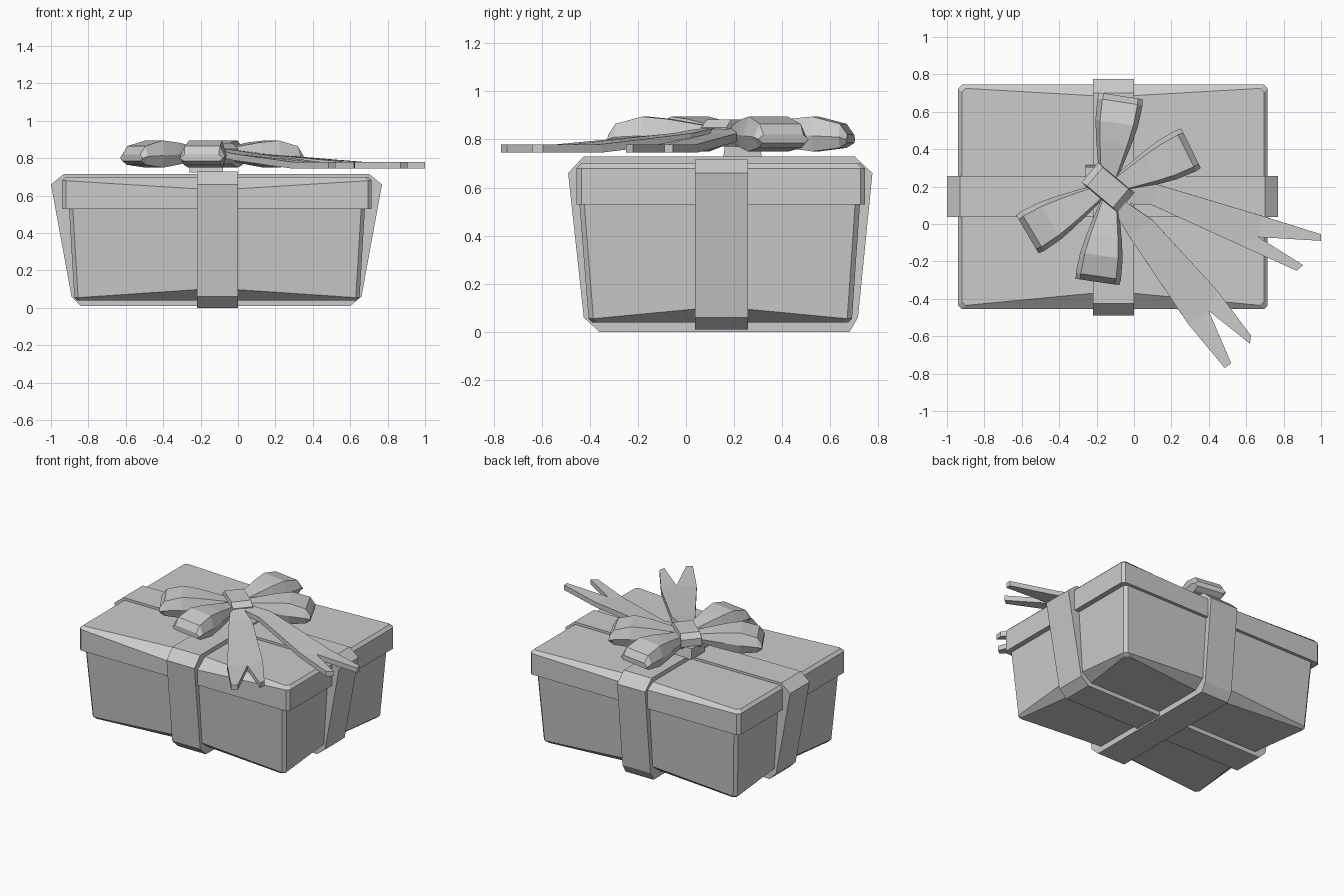
import bpy, bmesh, math
from mathutils import Vector

if "Cube" in bpy.data.objects:
    bpy.data.objects.remove(bpy.data.objects["Cube"])


def make(name, rings_or_verts, faces=None):
    """Loft closed rings with end caps, or build plain verts + faces."""
    bm = bmesh.new()
    if faces:
        vs = [bm.verts.new(p) for p in rings_or_verts]
        for f in faces:
            bm.faces.new([vs[i] for i in f])
    else:
        rows = [[bm.verts.new(p) for p in r] for r in rings_or_verts]
        n = len(rows[0])
        for a, b in zip(rows, rows[1:]):
            for i in range(n):
                j = (i + 1) % n
                bm.faces.new((a[i], a[j], b[j], b[i]))
        bm.faces.new(rows[0][::-1])
        bm.faces.new(rows[-1])
    bmesh.ops.recalc_face_normals(bm, faces=bm.faces)
    me = bpy.data.meshes.new(name)
    bm.to_mesh(me)
    bm.free()
    ob = bpy.data.objects.new(name, me)
    bpy.context.collection.objects.link(ob)
    return ob


def ring(x0, x1, y0, y1, z, c=0.02, front=(0, 0), right=(0, 0), back=(0, 0), left=(0, 0)):
    """Chamfered rectangle; each side's middle vertex can move (inward, up)."""
    mx, my = (x0 + x1) / 2, (y0 + y1) / 2
    return [(x0 + c, y0, z), (mx, y0 + front[0], z + front[1]), (x1 - c, y0, z),
            (x1, y0 + c, z), (x1 - right[0], my, z + right[1]), (x1, y1 - c, z),
            (x1 - c, y1, z), (mx, y1 - back[0], z + back[1]), (x0 + c, y1, z),
            (x0, y1 - c, z), (x0 + left[0], my, z + left[1]), (x0, y0 + c, z)]


# Tapered box body with a softened bottom edge
up, inn = (0, 0.05), (0.07, 0)
make("box_body", [
    ring(-0.86, 0.63, -0.39, 0.675, 0.04, front=inn, right=inn, back=inn, left=inn),
    ring(-0.875, 0.65, -0.405, 0.69, 0.055, front=up, right=up, back=up, left=up),
    ring(-0.905, 0.68, -0.445, 0.725, 0.56)])

# Lid with worn front and back edges
make("lid", [
    ring(-0.94, 0.715, -0.455, 0.745, 0.53),
    ring(-0.94, 0.715, -0.455, 0.745, 0.68, front=(0, -0.05), back=(0, -0.02)),
    ring(-0.92, 0.695, -0.435, 0.725, 0.70, front=(0.075, 0), back=(0.045, 0))])

# Wrapping ribbons: one profile each, extruded across the ribbon width
ribbon_x = [(-0.84, 0.01), (0.60, 0.01), (0.66, 0.06), (0.77, 0.66),
            (0.70, 0.717), (-0.93, 0.717), (-1.0, 0.66), (-0.89, 0.06)]
ribbon_y = [(-0.36, 0.0), (0.68, 0.0), (0.715, 0.06), (0.775, 0.66),
            (0.70, 0.73), (-0.425, 0.73), (-0.49, 0.66), (-0.425, 0.06)]
make("ribbon_across", [[(u, y, z) for u, z in ribbon_x] for y in (0.037, 0.257)])
make("ribbon_lengthwise", [[(x, u, z) for u, z in ribbon_y] for x in (-0.22, 0.0)])

# Bow loops: fraction along, bottom z, widest z, top z, half width
STATIONS = [(0.0, 0.80, 0.825, 0.85, 0.045),
            (0.45, 0.765, 0.82, 0.885, 0.095),
            (0.68, 0.75, 0.815, 0.895, 0.115),
            (0.93, 0.765, 0.81, 0.865, 0.122),
            (1.0, 0.785, 0.80, 0.82, 0.118)]


def bow_loop(name, root, end):
    root, end = Vector(root), Vector(end)
    d = end - root
    s = Vector((-d.y, d.x)).normalized()
    rows = []
    for t, zb, zm, zt, w in STATIONS:
        c = root + d * t
        sec = [(0.82, zb), (1, zm), (0.78, zt), (-0.78, zt), (-1, zm), (-0.82, zb)]
        rows.append([(*(c + s * w * k), z) for k, z in sec])
    make(name, rows)


bow_loop("bow_loop_back", (-0.14, 0.23), (-0.07, 0.685))
bow_loop("bow_loop_right", (-0.09, 0.21), (0.305, 0.405))
bow_loop("bow_loop_left", (-0.19, 0.17), (-0.57, -0.055))
bow_loop("bow_loop_front", (-0.13, 0.13), (-0.195, -0.31))


# Ribbon tails: pairs of edge points, then a forked end
def tail(name, pairs, heights, notch, tip_a, tip_b):
    verts = []
    for (a, b), z in zip(pairs, heights):
        verts += [(*a, z), (*b, z)]
    n = len(verts)
    verts += [(*p, heights[-1]) for p in (notch, *tip_a, *tip_b)]
    faces = [(i, i + 1, i + 3, i + 2) for i in range(0, n - 4, 2)]
    faces += [(n - 4, n - 3, n - 1, n, n - 2), (n - 2, n, n + 2, n + 1), (n, n - 1, n + 4, n + 3)]
    ob = make(name, verts, faces)
    if ob.data.polygons[0].normal.z < 0:
        ob.data.flip_normals()
    m = ob.modifiers.new("thickness", "SOLIDIFY")
    m.thickness, m.offset = 0.035, -1


tail("bow_tail_right",
     [((-0.05, 0.21), (-0.09, 0.11)), ((0.13, 0.21), (0.10, 0.10)), ((0.68, 0.045), (0.57, -0.115))],
     [0.85, 0.825, 0.78], (0.665, -0.07),
     ((1.0, -0.055), (1.0, -0.09)), ((0.905, -0.22), (0.87, -0.25)))
tail("bow_tail_front",
     [((-0.06, 0.13), (-0.12, 0.09)), ((0.10, 0.02), (-0.03, -0.06)), ((0.445, -0.355), (0.29, -0.535))],
     [0.85, 0.825, 0.78], (0.40, -0.465),
     ((0.625, -0.595), (0.62, -0.64)), ((0.52, -0.745), (0.485, -0.77)))


# Knot and the small pad under it, turned to lie along the bow
def block(name, cx, cy, angle, levels):
    ca, sa = math.cos(angle), math.sin(angle)
    make(name, [[(cx + u * a * ca - v * b * sa, cy + u * a * sa + v * b * ca, z)
                 for u, v in ((-1, -1), (1, -1), (1, 1), (-1, 1))] for z, a, b in levels])


block("knot", -0.14, 0.195, math.radians(-40),
      [(0.77, 0.10, 0.06), (0.80, 0.125, 0.07), (0.85, 0.125, 0.07), (0.882, 0.09, 0.065)])
block("knot_pad", -0.17, 0.235, 0, [(0.725, 0.09, 0.08), (0.80, 0.09, 0.07)])
